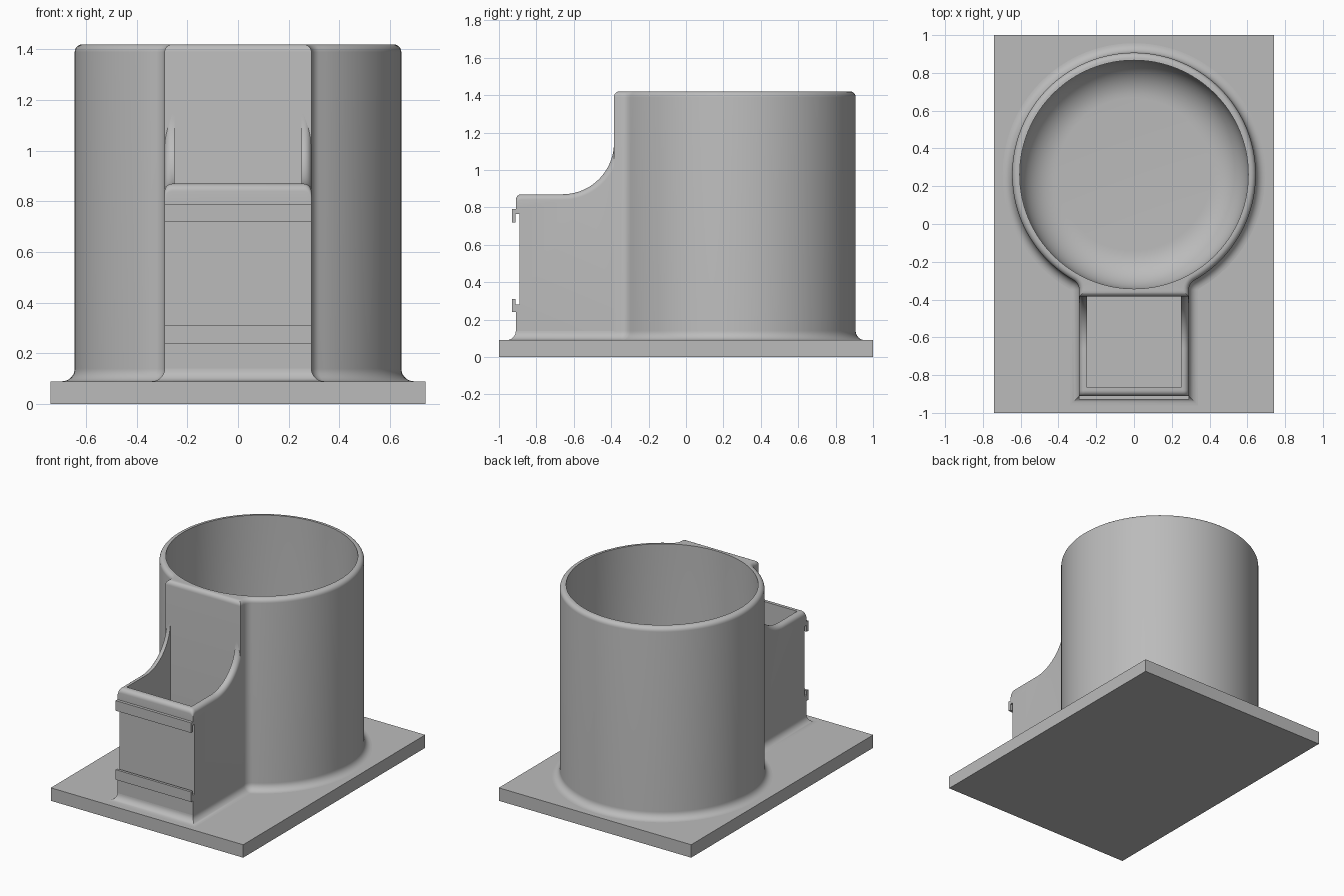
import bpy, bmesh
from math import sin, cos, pi, atan2, sqrt

if "Cube" in bpy.data.objects:
    bpy.data.objects.remove(bpy.data.objects["Cube"])

grey = bpy.data.materials.new("plain_grey")
grey.use_nodes = True
COLOUR = (0.5, 0.5, 0.5, 1)
grey.diffuse_color = COLOUR
grey.node_tree.nodes["Principled BSDF"].inputs["Base Color"].default_value = COLOUR

PLATE_TOP, TOP = 0.09, 1.42
CY, R, BORE = 0.262, 0.645, 0.605       # cup centre, outer and inner radius
NECK_W, NECK_Y, BOX_Y = 0.29, -0.385, -0.91
ROUND, FOOT, BLEND = 0.03, 0.05, 0.06   # rim round, foot fillet, neck blend


def steps(a, b, n):
    return [a + (b - a) * i / n for i in range(n + 1)]


def arc(cx, cy, r, a, b, n):
    return [(cx + r * cos(t), cy + r * sin(t)) for t in steps(a, b, n)]


def loft(name, rings, solid=True):
    """Skin a list of equal-length rings; solid ones are closed and capped."""
    bm = bmesh.new()
    rows = [[bm.verts.new(p) for p in ring] for ring in rings]
    n = len(rows[0])
    for low, high in zip(rows, rows[1:]):
        for i in range(n if solid else n - 1):
            j = (i + 1) % n
            bm.faces.new((low[i], low[j], high[j], high[i]))
    if solid:
        bm.faces.new(rows[0][::-1])
        bm.faces.new(rows[-1])
        bmesh.ops.recalc_face_normals(bm, faces=bm.faces)
    mesh = bpy.data.meshes.new(name)
    bm.to_mesh(mesh)
    bm.free()
    mesh.materials.append(grey)
    obj = bpy.data.objects.new(name, mesh)
    bpy.context.collection.objects.link(obj)
    return obj


def activate(obj):
    bpy.ops.object.select_all(action='DESELECT')
    obj.select_set(True)
    bpy.context.view_layer.objects.active = obj


def cut(obj, cutter):
    cutter.hide_render = True
    mod = obj.modifiers.new("cut", 'BOOLEAN')
    mod.operation, mod.solver, mod.object = 'DIFFERENCE', 'EXACT', cutter
    activate(obj)
    bpy.ops.object.modifier_apply(modifier=mod.name)
    bpy.data.objects.remove(cutter)


def block(name, x, y0, y1, z0, z1):
    return loft(name, [[(-x, y0, z), (x, y0, z), (x, y1, z), (-x, y1, z)]
                       for z in (z0, z1)])


def body_outline(d, z):
    """Round cup blended into a flat neck, grown outward by d."""
    bx = NECK_W + BLEND
    dy = sqrt((R + BLEND) ** 2 - bx ** 2)
    half = [(NECK_W + d, NECK_Y - min(d, 0))]
    half += arc(bx, CY - dy, BLEND - d, pi, atan2(dy, -bx), 8)
    half += arc(0, CY, R + d, atan2(-dy, bx), pi / 2, 64)[1:]
    half += [(-x, y) for x, y in half[-2::-1]]
    return [(x, y, z) for x, y in half]


def foot_sections():
    """Offset and height pairs of the concave foot fillet."""
    return [(FOOT * (1 - sin(t)), PLATE_TOP + FOOT * (1 - cos(t)))
            for t in steps(0, pi / 2, 8)]


# Base plate
base_plate = block("base_plate", 0.74, -1, 1, 0, PLATE_TOP)

# Cup body with flared foot and rounded rim
levels = [(FOOT, 0.05)] + foot_sections()
levels += [(-ROUND * (1 - cos(t)), TOP - ROUND + ROUND * sin(t))
           for t in steps(0, pi / 2, 6)]
cup_body = loft("cup_body", [body_outline(d, z) for d, z in levels])

# Bore with a generous fillet at its floor
bowl = 0.2
bore = [(BORE - bowl + bowl * sin(t), 0.1 + bowl * (1 - cos(t)))
        for t in steps(0, pi / 2, 12)] + [(BORE, TOP + 0.1)]
cut(cup_body, loft("bore_cutter", [[(x, y, z) for x, y in arc(0, CY, r, 0, 2 * pi, 128)[:-1]]
                                   for r, z in bore]))


def box_profile(d):
    """Side profile of the front box with two hooked rails, top lowered by d."""
    lip, slot, recess = -0.93, -0.912, -0.89
    pts = [(-0.345, 0.05), (BOX_Y, 0.05),
           (BOX_Y, 0.24), (lip, 0.24), (lip, 0.31), (slot, 0.31), (slot, 0.28), (recess, 0.28),
           (recess, 0.765), (slot, 0.765), (slot, 0.72), (lip, 0.72), (lip, 0.79), (BOX_Y, 0.79)]
    pts += arc(BOX_Y + ROUND, 0.84 - d, ROUND, pi, pi / 2, 6)
    pts += arc(-0.66, 1.145, 0.275 + d, -pi / 2, 0, 20)
    return pts + [(-0.345, 1.145)]


# Front box with swept shoulders and rounded top edges
side = [(NECK_W - ROUND + ROUND * sin(t), ROUND * (1 - cos(t))) for t in steps(0, pi / 2, 6)]
sections = [(-x, d) for x, d in side[::-1]] + side
front_box = loft("front_box", [[(x, y, z) for y, z in box_profile(d)] for x, d in sections])
cut(front_box, block("pocket_cutter", 0.25, -0.865, -0.2, -0.1, 1.6))

# Foot fillet around the box
box_foot = loft("box_foot", [[(-NECK_W - d, -0.36, z), (-NECK_W - d, BOX_Y - d, z),
                              (NECK_W + d, BOX_Y - d, z), (NECK_W + d, -0.36, z)]
                             for d, z in foot_sections()], solid=False)

for part in (cup_body, front_box, box_foot):
    activate(part)
    bpy.ops.object.shade_smooth_by_angle(angle=pi / 6)
